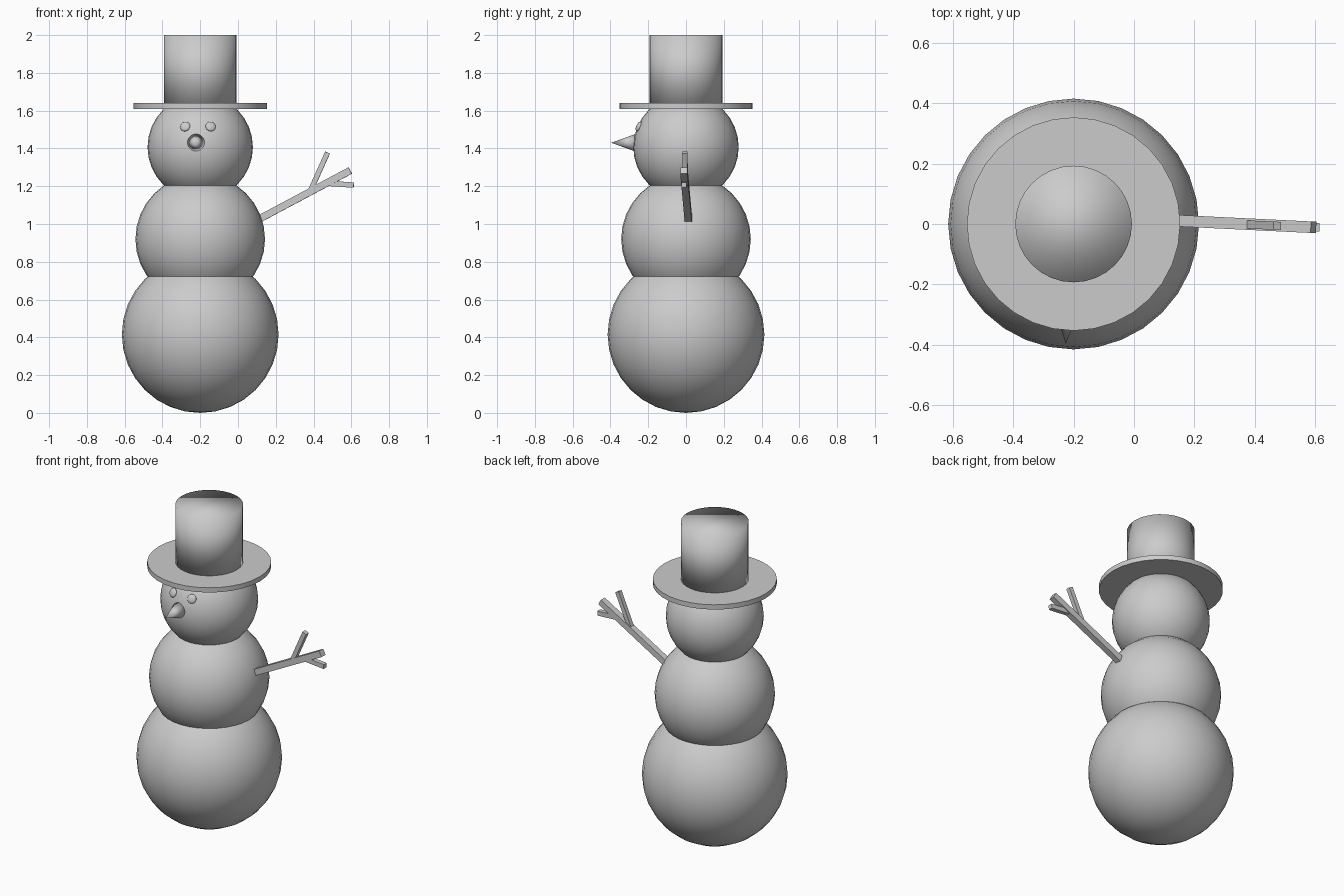
import bpy
from mathutils import Vector

if "Cube" in bpy.data.objects:
    bpy.data.objects.remove(bpy.data.objects["Cube"])

CX = -0.2  # body axis
HEAD = Vector((CX, 0, 1.407))
HEAD_R = 0.279


def finish(name, smooth=True):
    ob = bpy.context.object
    ob.name = name
    if smooth:
        bpy.ops.object.shade_smooth()
    return ob


def ball(name, loc, r, scale=(1, 1, 1), normal=None):
    bpy.ops.mesh.primitive_uv_sphere_add(segments=32, ring_count=16, radius=r, location=loc)
    ob = finish(name)
    ob.scale = scale
    if normal:
        ob.rotation_euler = normal.to_track_quat('Z', 'Y').to_euler()
    return ob


def disc(name, r, z0, z1, smooth):
    bpy.ops.mesh.primitive_cylinder_add(vertices=32, radius=r, depth=z1 - z0,
                                        location=(CX, 0, (z0 + z1) / 2))
    return finish(name, smooth)


def stick(name, a, b, width, height):
    # square bar running from a to b
    a, b = Vector(a), Vector(b)
    bpy.ops.mesh.primitive_cube_add(size=1, location=(a + b) / 2)
    ob = finish(name, False)
    ob.scale = (width, height, (b - a).length)
    ob.rotation_euler = (b - a).to_track_quat('Z', 'Y').to_euler()
    # keep the bar's y side close to world y
    return ob


# Snowballs
ball("bottom_ball", (CX, 0, 0.415), 0.415)
ball("middle_ball", (CX, 0, 0.92), 0.343)
ball("head_ball", HEAD, HEAD_R)

# Eyes: flattened pebbles lying on the head surface
for side, dx in (("left", -0.08), ("right", 0.055)):
    dz = 0.109
    dy = -(HEAD_R ** 2 - dx * dx - dz * dz) ** 0.5
    n = Vector((dx, dy, dz))
    ball(side + "_eye", HEAD + n, 0.027, (1, 1, 0.45), n)

# Nose: cone pointing forward
tip, base = Vector((-0.226, -0.396, 1.43)), Vector((-0.221, -0.25, 1.43))
bpy.ops.mesh.primitive_cone_add(vertices=32, radius1=0.053, radius2=0,
                                depth=(tip - base).length, location=(tip + base) / 2)
finish("nose").rotation_euler = (tip - base).to_track_quat('Z', 'Y').to_euler()

# Hat: crown is smooth over its rim, brim is crisp
disc("hat_brim", 0.353, 1.61, 1.64, False)
bpy.ops.object.shade_smooth_by_angle()
disc("hat_crown", 0.193, 1.62, 2.0, True)

# Single twig arm with two side twigs
stick("arm", (0.10, 0.013, 1.02), (0.594, -0.011, 1.283), 0.038, 0.038)
stick("upper_twig", (0.383, -0.002, 1.175), (0.474, -0.006, 1.378), 0.027, 0.027)
stick("lower_twig", (0.46, -0.006, 1.216), (0.613, -0.011, 1.206), 0.028, 0.028)
